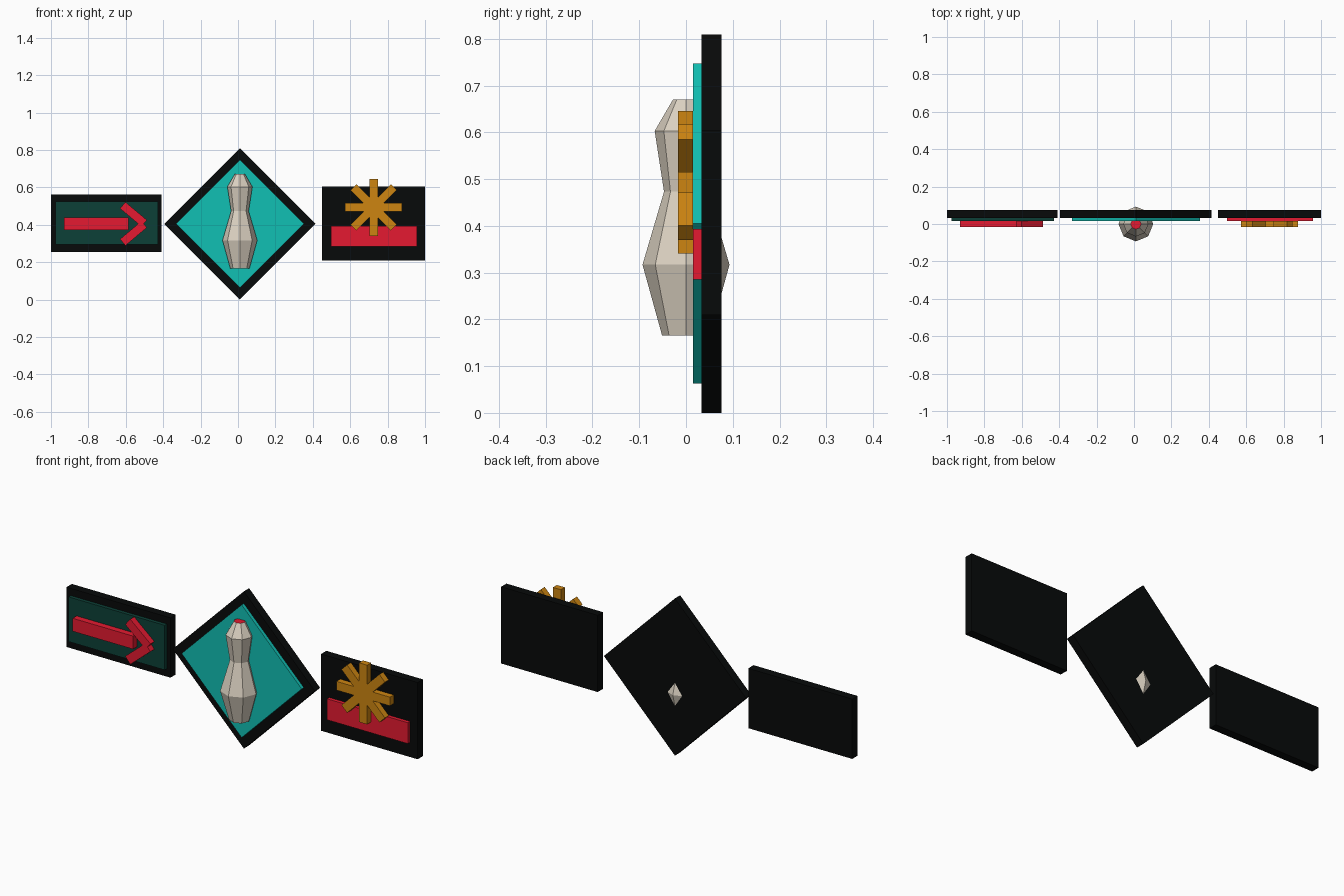
import bpy, bmesh
from math import radians, sqrt, sin, cos, pi

if "Cube" in bpy.data.objects:
    bpy.data.objects.remove(bpy.data.objects["Cube"])


def material(name, r, g, b):
    m = bpy.data.materials.new(name)
    m.diffuse_color = [(c / 255) ** 2.2 for c in (r, g, b)] + [1]
    m.use_nodes = True
    m.node_tree.nodes["Principled BSDF"].inputs["Base Color"].default_value = m.diffuse_color
    return m


BLACK = material("black", 16, 18, 18)
TEAL = material("teal", 24, 190, 178)
GREEN = material("dark_green", 20, 66, 58)
RED = material("red", 228, 32, 52)
ORANGE = material("orange", 204, 132, 24)
CREAM = material("cream", 218, 208, 192)

# Depth layers (y front, y back)
BOARD, PANEL, RELIEF = (0.033, 0.076), (0.015, 0.033), (-0.017, 0.015)


def mesh_object(name, bm, mat):
    me = bpy.data.meshes.new(name)
    bmesh.ops.recalc_face_normals(bm, faces=bm.faces)
    bm.to_mesh(me)
    bm.free()
    me.materials.append(mat)
    ob = bpy.data.objects.new(name, me)
    bpy.context.collection.objects.link(ob)
    return ob


def slab(name, x, z, w, h, layer, mat, turn=0):
    """Box in the xz plane, turned about the y axis."""
    bm = bmesh.new()
    bmesh.ops.create_cube(bm, size=1)
    bmesh.ops.scale(bm, vec=(w, layer[1] - layer[0], h), verts=bm.verts)
    ob = mesh_object(name, bm, mat)
    ob.location = (x, sum(layer) / 2, z)
    ob.rotation_euler.y = radians(turn)
    return ob


# Left sign: arrow
slab("arrow_board", -0.704, 0.407, 0.592, 0.308, BOARD, BLACK)
slab("arrow_panel", -0.702, 0.409, 0.548, 0.23, PANEL, GREEN)
slab("arrow_shaft", -0.758, 0.405, 0.344, 0.067, RELIEF, RED)
for side, label in ((1, "upper"), (-1, "lower")):
    slab(f"arrow_head_{label}", -0.559, 0.405 + side * 0.051, 0.15, 0.045,
         RELIEF, RED, side * 40)

# Centre sign: diamond
slab("diamond_board", 0.01, 0.4045, 0.4045 * sqrt(2), 0.4045 * sqrt(2), BOARD, BLACK, 45)
slab("diamond_panel", 0.01, 0.405, 0.342 * sqrt(2), 0.342 * sqrt(2), PANEL, TEAL, 45)

# Eight-sided pin, lathed from (radius, height)
profile = [(0.051, 0.165), (0.093, 0.317), (0.047, 0.473), (0.067, 0.603), (0.028, 0.67)]
N = 8
bm = bmesh.new()
rings = [[bm.verts.new((0.01 + r * cos(2 * pi * i / N), r * sin(2 * pi * i / N), z))
          for i in range(N)] for r, z in profile]
for a, b in zip(rings, rings[1:]):
    for i in range(N):
        j = (i + 1) % N
        bm.faces.new((a[i], a[j], b[j], b[i]))
bm.faces.new(rings[0])
top = bm.faces.new(rings[-1])
top.material_index = 1
mesh_object("pin", bm, CREAM).data.materials.append(RED)

# Right sign: starburst over a red strip
slab("star_board", 0.725, 0.407, 0.55, 0.395, BOARD, BLACK)
slab("star_strip", 0.727, 0.339, 0.46, 0.108, PANEL, RED)
for k in range(4):
    slab(f"star_bar_{k + 1}", 0.725, 0.493, 0.305, 0.045, RELIEF, ORANGE, 45 * k)
